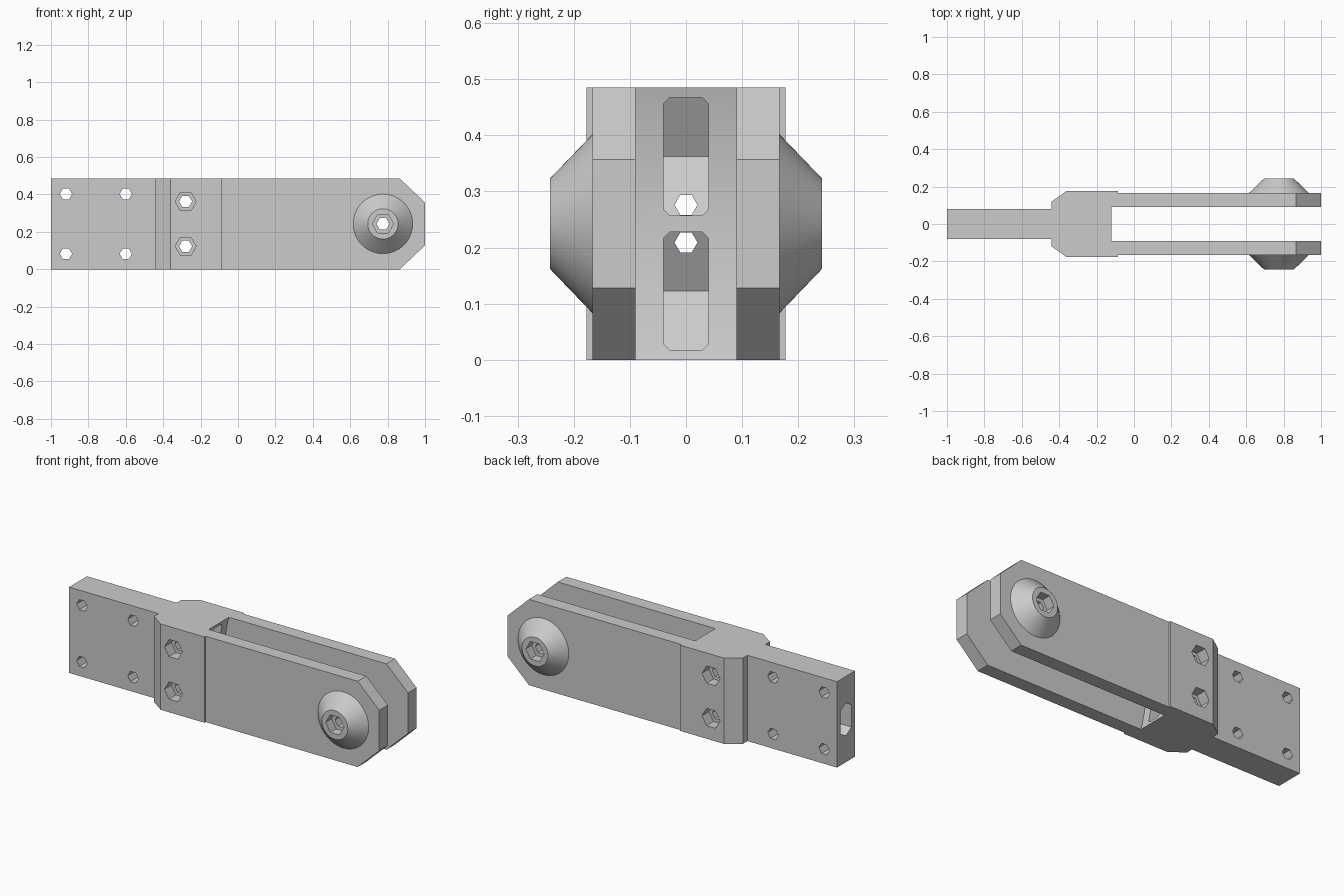
import bpy, bmesh
from math import cos, sin, pi, radians, sqrt

cube = bpy.data.objects.get("Cube")
if cube:
    bpy.data.objects.remove(cube, do_unlink=True)

grey = bpy.data.materials.new("plain grey")
grey.use_nodes = True
colour = (0.6, 0.6, 0.6, 1)
grey.diffuse_color = colour
grey.node_tree.nodes["Principled BSDF"].inputs["Base Color"].default_value = colour

HEIGHT, MID = 0.485, 0.2425
PIVOT = 0.775
BOLT_X = -0.28
SIDES = (-1, 1)


def place(axis, a, b, t):
    return {"x": (t, a, b), "y": (a, t, b), "z": (a, b, t)}[axis]


def mesh_object(name, bm):
    bmesh.ops.recalc_face_normals(bm, faces=bm.faces)
    me = bpy.data.meshes.new(name)
    bm.to_mesh(me)
    bm.free()
    me.materials.append(grey)
    ob = bpy.data.objects.new(name, me)
    bpy.context.collection.objects.link(ob)
    return ob


def loft(name, axis, sections):
    """Join outlines, each given as (points, position along the axis)."""
    bm = bmesh.new()
    rings = [[bm.verts.new(place(axis, a, b, t)) for a, b in pts] for pts, t in sections]
    for r, s in zip(rings, rings[1:]):
        for i in range(len(r)):
            j = (i + 1) % len(r)
            bm.faces.new((r[i], r[j], s[j], s[i]))
    bm.faces.new(rings[0])
    bm.faces.new(rings[-1])
    return mesh_object(name, bm)


def prism(name, axis, pts, lo, hi):
    return loft(name, axis, [(pts, lo), (pts, hi)])


def ngon(a, b, r, n=6):
    return [(a + r * cos(2 * pi * i / n), b + r * sin(2 * pi * i / n)) for i in range(n)]


def cut(ob, cutter):
    cutter.hide_render = True
    mod = ob.modifiers.new("cut", "BOOLEAN")
    mod.operation, mod.solver, mod.object = "DIFFERENCE", "EXACT", cutter
    bpy.context.view_layer.objects.active = ob
    bpy.ops.object.modifier_apply(modifier=mod.name)
    bpy.data.objects.remove(cutter, do_unlink=True)


def finish(ob):
    bpy.ops.object.select_all(action="DESELECT")
    ob.select_set(True)
    bpy.context.view_layer.objects.active = ob
    bpy.ops.object.shade_smooth_by_angle(angle=radians(25))


# Body: plan outline of tail, collar and arms
half = [(-1, 0.08), (-0.44, 0.08), (-0.44, 0.12), (-0.36, 0.177),
        (-0.085, 0.177), (-0.085, 0.167), (1, 0.167)]
outline = half + [(x, -y) for x, y in reversed(half)]
body = prism("fork_body", "z", outline, 0, HEIGHT)

# Slot between the arms, its end curved about the pivot
top, steps = HEIGHT + 0.02, 24
radius = sqrt((PIVOT + 0.12) ** 2 + MID ** 2)
slot = [(1.1, top), (1.1, -0.02)]
for i in range(steps + 1):
    z = -0.02 + (top + 0.02) * i / steps
    slot.append((PIVOT - sqrt(radius ** 2 - (z - MID) ** 2), z))
cut(body, prism("slot_cutter", "y", slot, -0.09, 0.09))

# Bevelled arm tips
for s in SIDES:
    tip = [(0.76, MID + s * 0.3425), (1.105, MID + s * 0.0145), (1.2, MID + s * 0.3425)]
    cut(body, prism("tip_cutter", "y", tip, -0.3, 0.3))

# Chamfered pockets with a V-shaped end, reaching in from the slot
for s in SIDES:
    zc = MID + s * 0.12
    w, h, c = 0.04, 0.105, 0.011
    ring = [(w, 0), (w, h - c), (w - c, h), (c - w, h), (-w, h - c),
            (-w, 0), (-w, c - h), (c - w, -h), (w - c, -h), (w, c - h)]
    bm = bmesh.new()
    back = [bm.verts.new((BOLT_X - 0.121 + abs(z) * 0.577, y, zc + z)) for y, z in ring]
    front = [bm.verts.new((0, y, zc + z)) for y, z in ring]
    for i in range(10):
        j = (i + 1) % 10
        bm.faces.new((back[i], back[j], front[j], front[i]))
    bm.faces.new(front)
    bm.faces.new(back[:6])
    bm.faces.new(back[5:] + back[:1])
    cut(body, mesh_object("pocket_cutter", bm))

# Opening in the tail end, and the two long tunnels
mouth = [(0, MID + 0.093), (-0.05, MID + 0.063), (-0.05, MID - 0.063),
         (0, MID - 0.093), (0.05, MID - 0.063), (0.05, MID + 0.063)]
cut(body, prism("mouth_cutter", "x", mouth, -1.1, -0.8))
for s in SIDES:
    cut(body, prism("tunnel_cutter", "x", ngon(0, MID + s * 0.0335, 0.0205), -0.85, -0.2))

# Cross holes: four in the tail, two recessed in the collar, one at the pivot
for s in SIDES:
    for x in (-0.92, -0.6):
        cut(body, prism("tail_hole", "y", ngon(x, MID + s * 0.16, 0.033), -0.3, 0.3))
    zc = MID + s * 0.12
    cut(body, prism("collar_hole", "y", ngon(BOLT_X, zc, 0.035), -0.3, 0.3))
    for t in SIDES:
        cut(body, prism("collar_recess", "y", ngon(BOLT_X, zc, 0.056), t * 0.115, t * 0.3))
cut(body, prism("pivot_hole", "y", ngon(PIVOT, MID, 0.035), -0.3, 0.3))
finish(body)

# Conical bosses at the pivot
for s, name in zip(SIDES, ("front_boss", "back_boss")):
    boss = loft(name, "y", [(ngon(PIVOT, MID, 0.16, 64), s * 0.166),
                            (ngon(PIVOT, MID, 0.081, 64), s * 0.242)])
    cut(boss, prism("boss_hole", "y", ngon(PIVOT, MID, 0.035), -0.3, 0.3))
    cut(boss, prism("boss_recess", "y", ngon(PIVOT, MID, 0.057), s * 0.19, s * 0.3))
    finish(boss)
